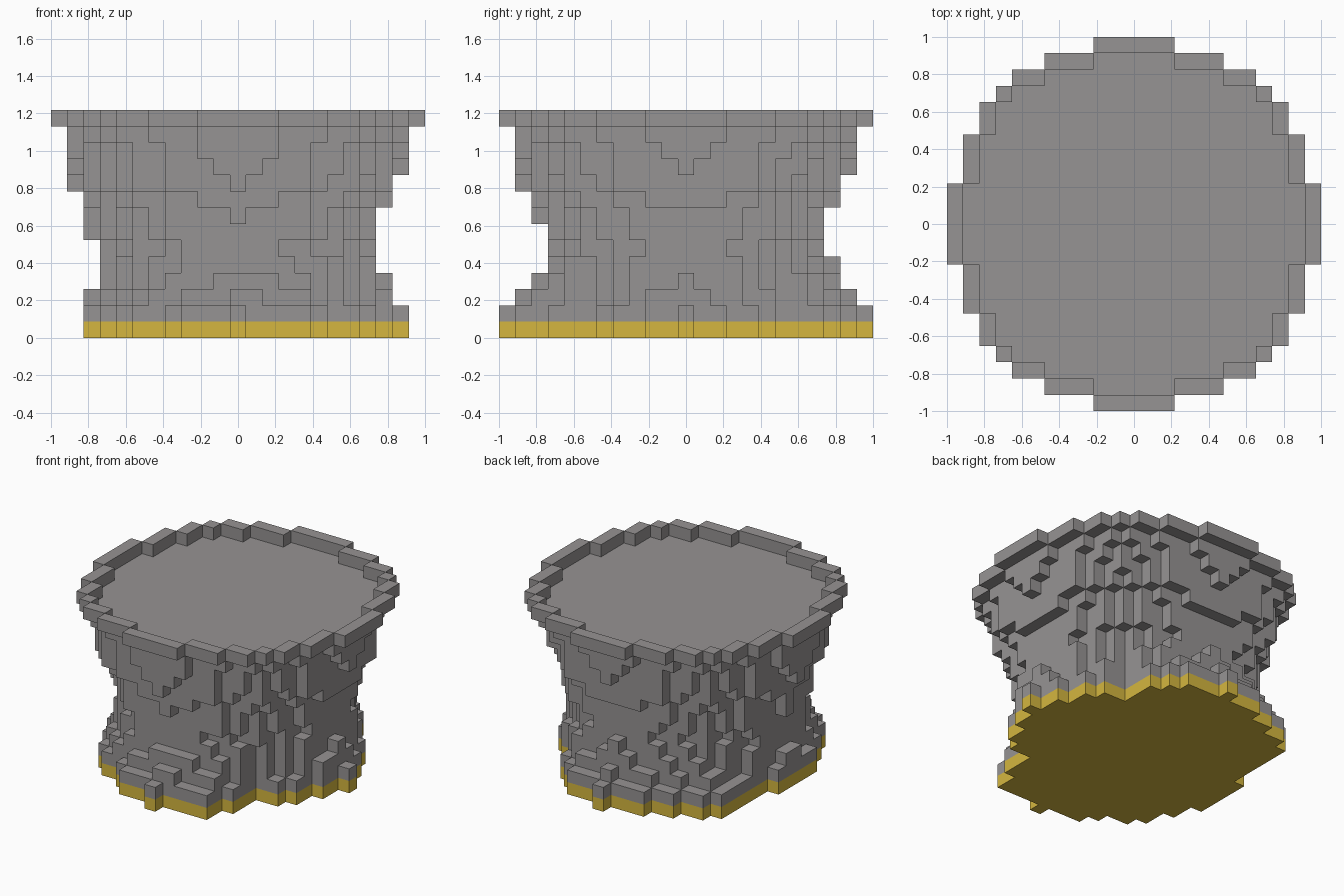
import bpy, bmesh, math
from mathutils import Vector

if "Cube" in bpy.data.objects:
    bpy.data.objects.remove(bpy.data.objects["Cube"], do_unlink=True)

CELL = 2 / 23          # edge of one block
SPAN = range(-11, 12)  # block indices across the model


def make_material(name, rgb):
    mat = bpy.data.materials.new(name)
    mat.use_nodes = True
    mat.diffuse_color = (*rgb, 1)
    bsdf = mat.node_tree.nodes["Principled BSDF"]
    bsdf.inputs["Base Color"].default_value = (*rgb, 1)
    bsdf.inputs["Roughness"].default_value = 0.9
    return mat


stone = make_material("stone grey", (0.305, 0.292, 0.292))
gold = make_material("gold", (0.66, 0.47, 0.05))

# Uneven foot: radius in blocks, sampled evenly around the circle from +x
FOOT = [10.3, 9.2, 8.4, 10.4, 11.2, 10.3, 11.2, 8.8,
        9.4, 9.8, 10.1, 10.3, 11.05, 11, 8.3, 9.3]
# How far each low layer spreads from the waist towards the foot
SPREAD = [1, 1, 0.63, 0.34, 0.22]
# Radius of the flaring layers above
FLARE = [8.5, 8.94, 8.97, 9.3, 9.96, 10.08, 10.17]
# Half-width of the rim disc for each row out from the middle
RIM_ROWS = [11, 11, 11, 10, 10, 10, 9, 9, 8, 7, 5, 2]
WAIST = 8.4


def foot_radius(angle):
    t = (angle / math.tau * len(FOOT)) % len(FOOT)
    i = int(t) % len(FOOT)
    f = t - int(t)
    return FOOT[i] * (1 - f) + FOOT[(i + 1) % len(FOOT)] * f


def foot_layer(k):
    cells = set()
    for x in SPAN:
        for y in SPAN:
            r = WAIST + SPREAD[k] * (foot_radius(math.atan2(y, x)) - WAIST)
            if -9 <= x <= 10 and math.hypot(x, y) <= r:
                cells.add((x, y, k))
    return cells


def flare_layer(k):
    r = FLARE[k - len(SPREAD)]
    return {(x, y, k) for x in SPAN for y in SPAN
            if math.hypot(x + 0.07, y + 0.05) <= r}


def split_disc():
    """Return the outer ring and the inside of the top disc."""
    disc = {(x, y) for x in SPAN for y in SPAN if abs(x) <= RIM_ROWS[abs(y)]}
    sides = ((1, 0), (-1, 0), (0, 1), (0, -1))
    ring = {(x, y) for x, y in disc
            if any((x + a, y + b) not in disc for a, b in sides)}
    return ring, disc - ring


def build_blocks(name, cells, mat):
    """Skin a set of blocks with only its outer faces."""
    bm = bmesh.new()
    verts = {}

    def corner(p):
        key = tuple(round(c * 2) for c in p)
        if key not in verts:
            verts[key] = bm.verts.new(p * CELL)
        return verts[key]

    for cell in sorted(cells):
        centre = Vector(cell) + Vector((0, 0, 0.5))
        for axis in range(3):
            for sign in (1, -1):
                n = Vector((0, 0, 0))
                n[axis] = sign
                if tuple(int(c + d) for c, d in zip(cell, n)) in cells:
                    continue
                u = Vector((0, 0, 0))
                u[(axis + 1) % 3] = 0.5
                v = n.cross(u)
                mid = centre + n / 2
                bm.faces.new([corner(mid + a * u + b * v) for a, b in
                              ((-1, -1), (1, -1), (1, 1), (-1, 1))])
    mesh = bpy.data.meshes.new(name)
    bm.to_mesh(mesh)
    bm.free()
    mesh.materials.append(mat)
    obj = bpy.data.objects.new(name, mesh)
    bpy.context.collection.objects.link(obj)


# Gold underside slab
build_blocks("base_plate", foot_layer(0), gold)

# Solid body: spreading foot, narrow waist, flaring bowl, flat floor
ring, inside = split_disc()
floor = len(SPREAD) + len(FLARE)
body = {(x, y, floor) for x, y in inside}
for k in range(1, len(SPREAD)):
    body |= foot_layer(k)
for k in range(len(SPREAD), floor):
    body |= flare_layer(k)
build_blocks("body", body, stone)

# Raised rim, one block wide
build_blocks("rim", {(x, y, floor + 1) for x, y in ring}, stone)
